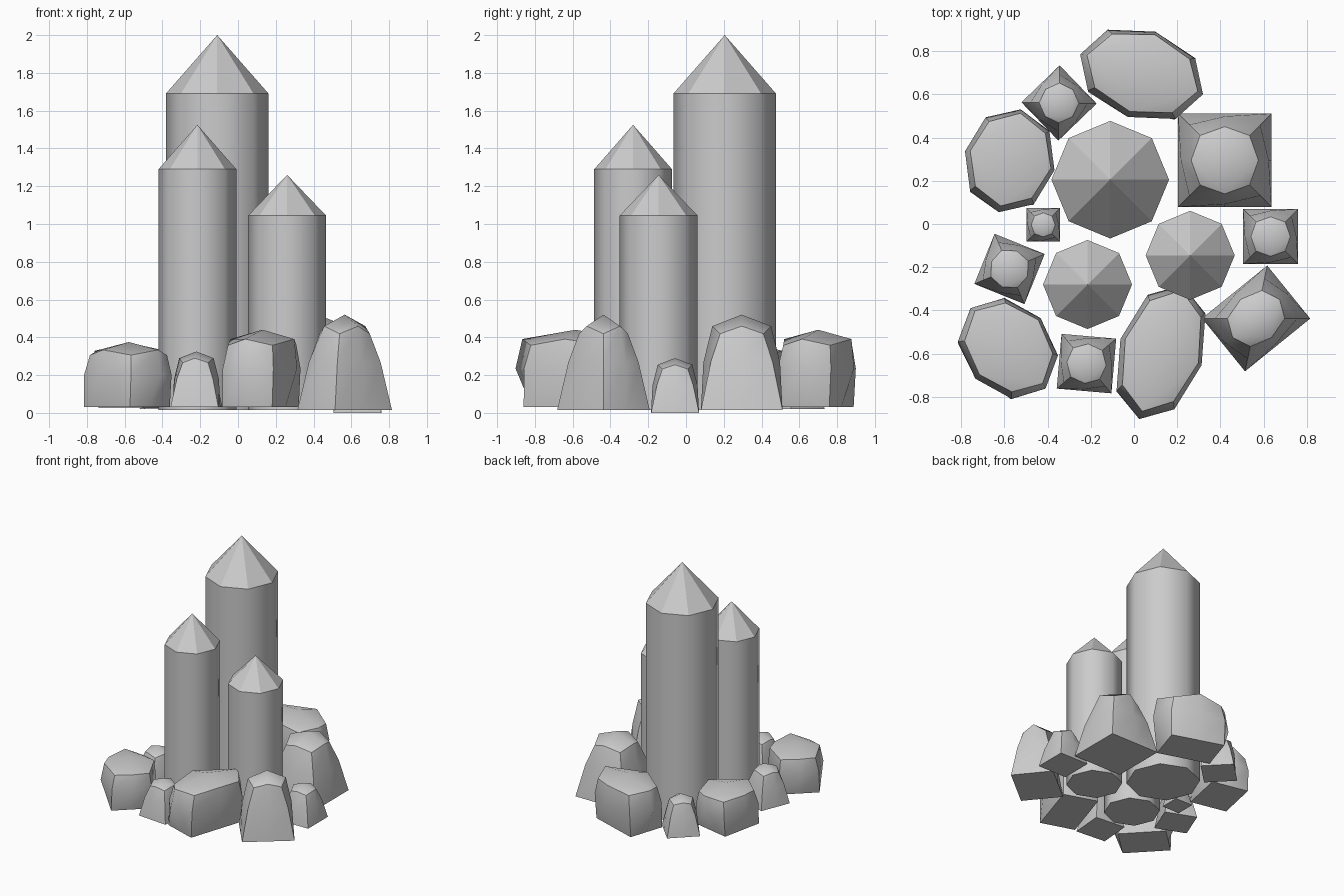
import bpy, bmesh, math
from mathutils import Matrix, Vector

cube = bpy.data.objects.get("Cube")
if cube:
    bpy.data.objects.remove(cube, do_unlink=True)

stone = bpy.data.materials.new("stone_grey")
stone.use_nodes = True
stone.diffuse_color = (0.6, 0.6, 0.6, 1)
stone.node_tree.nodes["Principled BSDF"].inputs["Base Color"].default_value = (0.6, 0.6, 0.6, 1)


def finish(bm, name, place):
    bmesh.ops.recalc_face_normals(bm, faces=bm.faces)
    mesh = bpy.data.meshes.new(name)
    bm.to_mesh(mesh)
    bm.free()
    mesh.materials.append(stone)
    obj = bpy.data.objects.new(name, mesh)
    obj.matrix_world = place
    bpy.context.collection.objects.link(obj)


def bridge(bm, low, high):
    """Join two rings of equal size with smooth quads."""
    n = len(low)
    for i in range(n):
        j = (i + 1) % n
        bm.faces.new((low[i], low[j], high[j], high[i])).smooth = True


def mark_sharp(bm, ring):
    for a, b in zip(ring, ring[1:] + ring[:1]):
        bm.edges.get((a, b)).smooth = False


def crystal(name, x, y, radius, base, shoulder, tip):
    """Eight-sided smooth column with a faceted point."""
    bm = bmesh.new()
    rings = []
    for z in (base, shoulder):
        rings.append([bm.verts.new((radius * math.cos(k * math.pi / 4),
                                    radius * math.sin(k * math.pi / 4), z)) for k in range(8)])
    bridge(bm, *rings)
    bm.faces.new(rings[0])
    apex = bm.verts.new((0, 0, tip))
    for a, b in zip(rings[1], rings[1][1:] + rings[1][:1]):
        bm.faces.new((a, b, apex))
    for ring in rings:
        mark_sharp(bm, ring)
    finish(bm, name, Matrix.Translation((x, y, 0)))


# Ring levels: (corner scale, side-middle scale, corner height, middle height)
TAPERED = [(1, 1, 0, 0), (0.76, 0.94, 0.5, 0.5), (0.53, 0.72, 0.8, 0.88)]
BULGING = [(1, 1, 0, 0), (1.02, 1.43, 0.5, 0.5), (0.9, 1.29, 0.8, 0.88)]
OUTLINE = [(1, 1), (0, 1), (-1, 1), (-1, 0), (-1, -1), (0, -1), (1, -1), (1, 0)]


def rock(name, levels, x, y, hx, hy, turn, base, top, lean=(0, 0)):
    """Rectangular foot rising to a rounded eight-sided cap."""
    bm = bmesh.new()
    height = top - base
    place = Matrix.Translation((x, y, base)) @ Matrix.Rotation(math.radians(turn), 4, 'Z')
    drift = place.to_3x3().inverted() @ Vector((*lean, 0))
    rings = []
    for corner, middle, zc, zm in levels:
        ring = []
        for u, v in OUTLINE:
            s, z = (corner, zc) if u * v else (middle, zm)
            ring.append(bm.verts.new(Vector((u * hx * s, v * hy * s, z * height)) + drift * z))
        rings.append(ring)
    for low, high in zip(rings, rings[1:]):
        bridge(bm, low, high)
        for i in range(0, 8, 2):
            bm.edges.get((low[i], high[i])).smooth = False
    bm.faces.new(rings[0])
    # cap made of four quads round a centre point
    cap = rings[-1]
    centre = bm.verts.new(Vector((0, 0, height)) + drift)
    for i in range(0, 8, 2):
        bm.faces.new((cap[i - 1], cap[i], cap[i + 1], centre)).smooth = True
    mark_sharp(bm, rings[0])
    mark_sharp(bm, cap)
    finish(bm, name, place)


# Crystal columns
crystal("tall_crystal", -0.11, 0.205, 0.272, 0.015, 1.69, 2.0)
crystal("middle_crystal", -0.215, -0.28, 0.206, 0.015, 1.29, 1.525)
crystal("short_crystal", 0.26, -0.145, 0.206, 0.015, 1.045, 1.26)

# Bulging boulders
lean = (0.01, 0.015)
rock("front_left_boulder", BULGING, 0.12, -0.6, 0.228, 0.138, 72, 0.03, 0.44, lean)
rock("front_right_boulder", BULGING, -0.588, -0.583, 0.178, 0.144, -47, 0.03, 0.375, lean)
rock("back_boulder", BULGING, 0.03, 0.685, 0.209, 0.145, -18, 0.03, 0.44, lean)
rock("right_boulder", BULGING, -0.58, 0.285, 0.17, 0.148, 78, 0.03, 0.37, lean)

# Tapered stones
rock("back_left_stone", TAPERED, 0.42, 0.295, 0.216, 0.216, 0, 0.015, 0.52)
rock("left_stone", TAPERED, 0.632, -0.058, 0.127, 0.127, 0, 0, 0.29)
rock("front_left_stone", TAPERED, 0.565, -0.437, 0.158, 0.194, -51, 0.015, 0.52)
rock("front_stone", TAPERED, -0.22, -0.646, 0.127, 0.127, -5, 0.03, 0.325)
rock("right_stone", TAPERED, -0.576, -0.208, 0.125, 0.125, -22, 0.025, 0.33)
rock("tiny_stone", TAPERED, -0.42, -0.004, 0.077, 0.077, 0, 0.02, 0.2)
rock("back_right_stone", TAPERED, -0.347, 0.56, 0.123, 0.123, 44, 0.02, 0.32)
